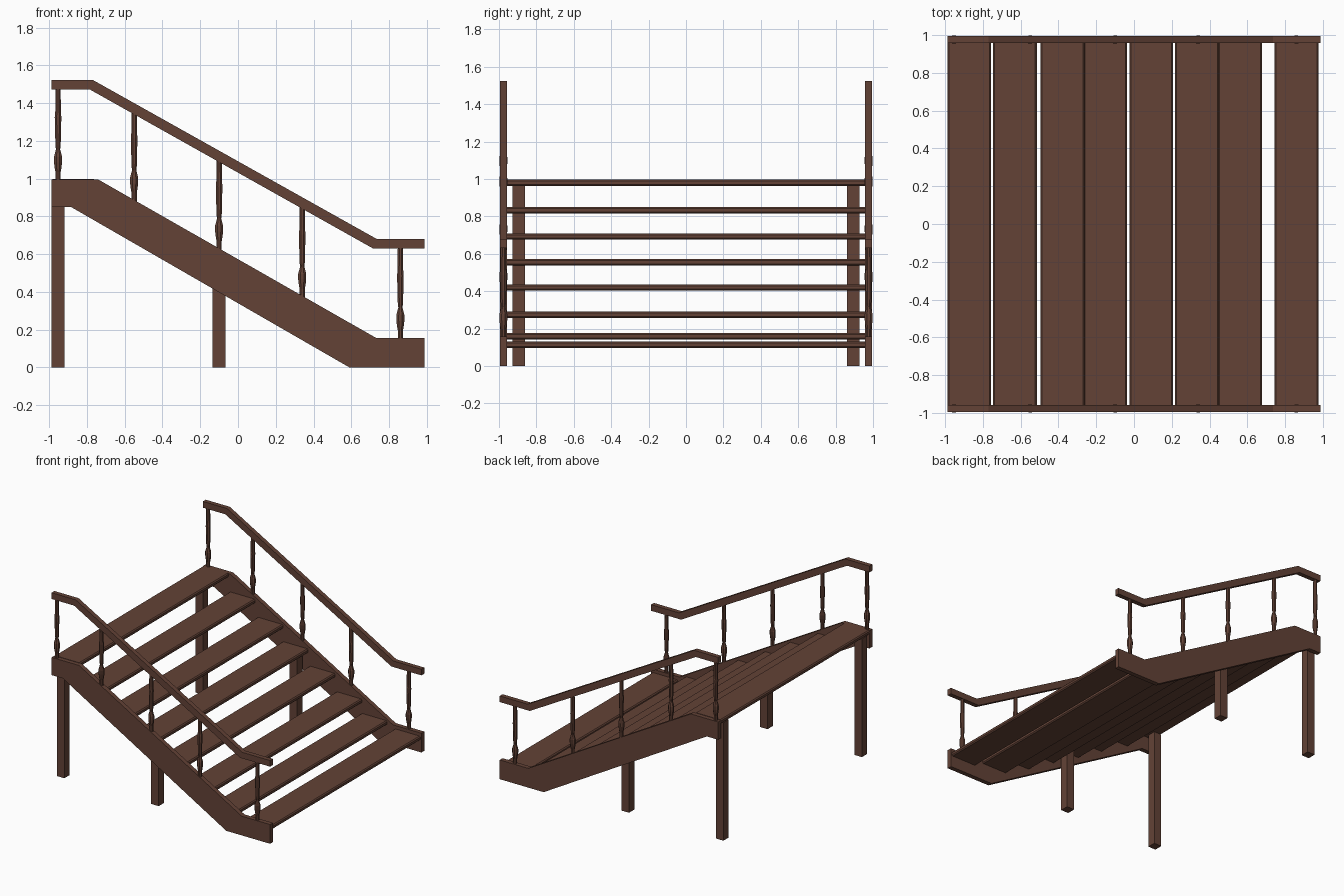
import bpy, bmesh, math

if "Cube" in bpy.data.objects:
    bpy.data.objects.remove(bpy.data.objects["Cube"])

wood = bpy.data.materials.new("brown wood")
wood.diffuse_color = (0.125, 0.055, 0.037, 1)
wood.use_nodes = True
wood.node_tree.nodes["Principled BSDF"].inputs["Base Color"].default_value = wood.diffuse_color


def finish(name, bm):
    bmesh.ops.recalc_face_normals(bm, faces=bm.faces)
    me = bpy.data.meshes.new(name)
    bm.to_mesh(me)
    bm.free()
    me.materials.append(wood)
    ob = bpy.data.objects.new(name, me)
    bpy.context.collection.objects.link(ob)
    return ob


def side_profile(name, pts, y0, y1):
    """Extrude an x-z outline between two y values."""
    bm = bmesh.new()
    a = [bm.verts.new((x, y0, z)) for x, z in pts]
    b = [bm.verts.new((x, y1, z)) for x, z in pts]
    bm.faces.new(a)
    bm.faces.new(b[::-1])
    n = len(pts)
    for i in range(n):
        j = (i + 1) % n
        bm.faces.new((a[i], b[i], b[j], a[j]))
    return finish(name, bm)


def box(name, x0, x1, y0, y1, z0, z1):
    return side_profile(name, [(x0, z0), (x1, z0), (x1, z1), (x0, z1)], y0, y1)


def turned(name, x, y, z, prof, sides=8):
    """Lathe a (height, radius) profile."""
    bm = bmesh.new()
    rings = []
    for h, r in prof:
        rings.append([bm.verts.new((x + r * math.cos(2 * math.pi * (k + .5) / sides),
                                    y + r * math.sin(2 * math.pi * (k + .5) / sides),
                                    z + h)) for k in range(sides)])
    for lo, hi in zip(rings, rings[1:]):
        for k in range(sides):
            m = (k + 1) % sides
            bm.faces.new((lo[k], lo[m], hi[m], hi[k]))
    bm.faces.new(rings[0])
    bm.faces.new(rings[-1])
    return finish(name, bm)


stringer = [(-.988, .995), (-.74, .995), (.73, .157), (.987, .157),
            (.987, 0), (.59, 0), (-.885, .85), (-.988, .85)]
handrail = [(-.988, 1.523), (-.77, 1.523), (.735, .68), (.987, .68),
            (.987, .63), (.715, .63), (-.785, 1.472), (-.988, 1.472)]
spindle = [(-.015, .015), (.04, .015), (.06, .019), (.09, .023), (.12, .023),
           (.16, .012), (.18, .015), (.33, .019), (.36, .016), (.49, .015)]

# both sides: stringers, handrails, spindles, posts
for s, side in ((-1, "front"), (1, "back")):
    y0, y1 = sorted((s * .958, s * .995))
    side_profile(side + "_stringer", stringer, y0, y1)
    side_profile(side + "_handrail", handrail, y0, y1)
    for i, (x, z) in enumerate([(-.953, .995), (-.55, .885), (-.10, .63),
                                (.34, .375), (.86, .157)]):
        turned(f"{side}_spindle_{i + 1}", x, s * .9765, z, spindle)
    p0, p1 = sorted((s * .86, s * .928))
    box(side + "_tall_post", -.988, -.92, p0, p1, 0, .965)
    box(side + "_middle_post", -.135, -.067, p0, p1, 0, .55)

# treads with softened long edges
for i, (x, z) in enumerate([(-.988, .998), (-.747, .85), (-.495, .71), (-.268, .572),
                            (-.025, .437), (.217, .292), (.445, .176), (.745, .130)]):
    c, w, t = .008, .232, .034
    side_profile(f"tread_{i + 1}",
                 [(x + c, z), (x + w - c, z), (x + w, z - c), (x + w, z - t + c),
                  (x + w - c, z - t), (x + c, z - t), (x, z - t + c), (x, z - c)],
                 -.96, .96)
